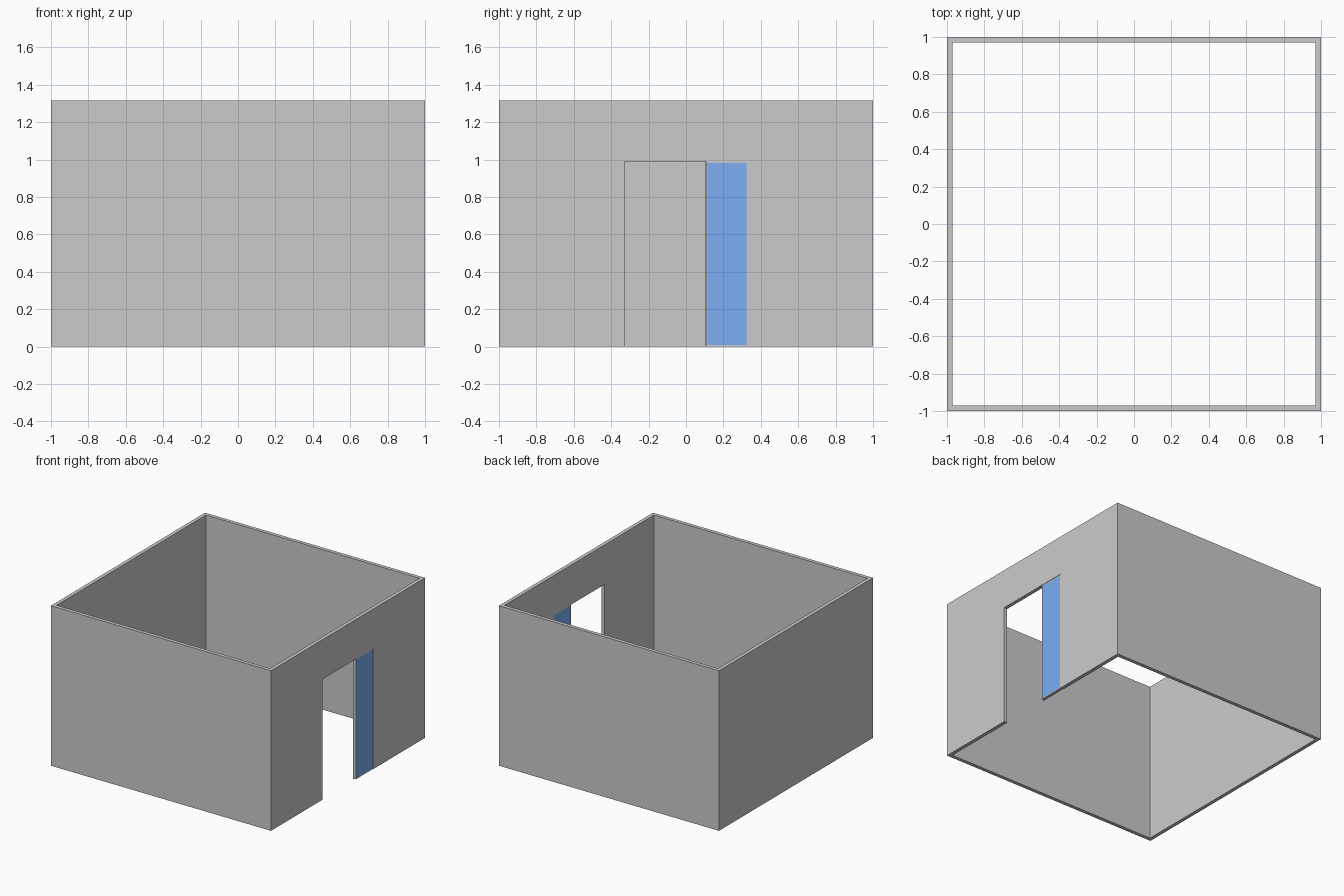
import bpy, bmesh
from mathutils import Matrix

if "Cube" in bpy.data.objects:
    bpy.data.objects.remove(bpy.data.objects["Cube"])

HEIGHT, WALL = 1.315, 0.03
DOOR_HALF, DOOR_TOP = 0.33, 0.99


def new_box(name, lo, hi):
    """Axis-aligned box from its low corner to its high corner."""
    bm = bmesh.new()
    bmesh.ops.create_cube(bm, size=1)
    size = [b - a for a, b in zip(lo, hi)]
    mid = [(a + b) / 2 for a, b in zip(lo, hi)]
    bmesh.ops.transform(bm, verts=bm.verts,
                        matrix=Matrix.Translation(mid) @ Matrix.Diagonal((*size, 1)))
    mesh = bpy.data.meshes.new(name)
    bm.to_mesh(mesh)
    bm.free()
    obj = bpy.data.objects.new(name, mesh)
    bpy.context.collection.objects.link(obj)
    return obj


def cut(obj, cutter):
    mod = obj.modifiers.new("cut", 'BOOLEAN')
    mod.operation, mod.solver, mod.object = 'DIFFERENCE', 'EXACT', cutter
    cutter.hide_render = True
    cutter.hide_set(True)


# Four walls, open above and below, with a doorway on the right side
walls = new_box("room_walls", (-1, -1, 0), (1, 1, HEIGHT))
inner = 1 - WALL
cut(walls, new_box("room_cutter", (-inner, -inner, -0.5), (inner, inner, HEIGHT + 0.5)))
cut(walls, new_box("doorway_cutter", (0.8, -DOOR_HALF, -0.5), (1.2, DOOR_HALF, DOOR_TOP)))

# Glazing colour
glass = bpy.data.materials.new("blue_glass")
glass.diffuse_color = (0.2, 0.42, 0.9, 1)
glass.use_nodes = True
glass.node_tree.nodes["Principled BSDF"].inputs["Base Color"].default_value = glass.diffuse_color


def sliding_panel(name, x0, x1, y0):
    """Thin door leaf with a flush blue pane inset in both broad faces."""
    obj = new_box(name, (x0, y0, 0), (x1, DOOR_HALF, DOOR_TOP))
    obj.data.materials.append(None)
    obj.data.materials.append(glass)
    bm = bmesh.new()
    bm.from_mesh(obj.data)
    broad = [f for f in bm.faces if abs(f.normal.x) > 0.9]
    bmesh.ops.inset_individual(bm, faces=broad, thickness=0.011)
    for f in broad:
        f.material_index = 1
    bm.to_mesh(obj.data)
    bm.free()


# Two leaves slid open and stacked in the doorway
sliding_panel("outer_door_panel", 0.985, 0.997, 0.108)
sliding_panel("inner_door_panel", 0.973, 0.985, 0.103)
